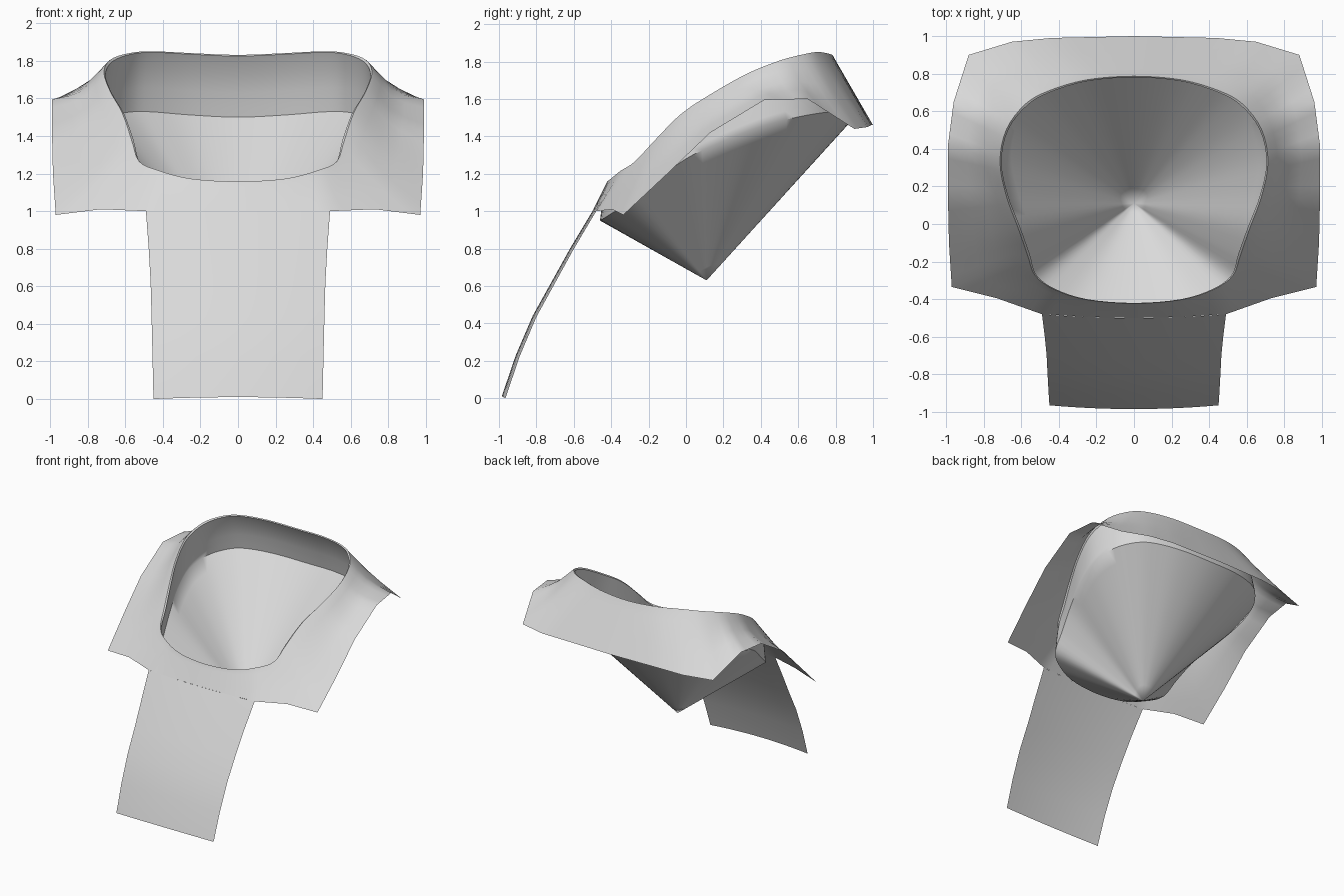
import bpy, bmesh, math
from mathutils import Vector

cube = bpy.data.objects.get("Cube")
if cube:
    bpy.data.objects.remove(cube)

grey = bpy.data.materials.new("light_grey")
grey.use_nodes = True
GREY = (0.7, 0.7, 0.7, 1)
grey.diffuse_color = GREY
grey.node_tree.nodes["Principled BSDF"].inputs["Base Color"].default_value = GREY

# Half outlines from front centre to back centre, on the +x side
rim_half = [(0, -.42, 1.16), (.25, -.40, 1.175), (.42, -.345, 1.22), (.52, -.27, 1.27),
            (.555, -.16, 1.39), (.605, -.02, 1.53), (.67, .15, 1.64), (.705, .33, 1.74),
            (.67, .50, 1.81), (.57, .63, 1.85), (.45, .70, 1.86), (.25, .76, 1.85), (0, .78, 1.84)]
edge_half = [(0, -.50, 1), (.25, -.495, 1), (.49, -.48, 1), (.73, -.395, 1.01),
             (.97, -.335, .98), (.985, -.1, 1.2), (.99, .13, 1.42), (.99, .42, 1.595),
             (.96, .65, 1.6), (.88, .90, 1.44), (.65, .97, 1.45), (.44, .99, 1.46), (0, 1, 1.46)]
STEPS = 4


def loop(half):
    pts = [Vector(p) for p in half]
    return pts + [Vector((-p.x, p.y, p.z)) for p in reversed(pts[1:-1])]


def refine(pts, smooth):
    """Subdivide a closed loop along straight or Catmull-Rom segments."""
    out, n = [], len(pts)
    for i in range(n):
        a, b, c, d = (pts[(i + k) % n] for k in (-1, 0, 1, 2))
        for s in range(STEPS):
            t = s / STEPS
            if smooth:
                out.append(0.5 * (2 * b + (c - a) * t + (2 * a - 5 * b + 4 * c - d) * t * t
                                  + (3 * b - a - 3 * c + d) * t ** 3))
            else:
                out.append(b.lerp(c, t))
    return out


def surface(name, rows, closed, apex=None):
    """Skin a list of point rows, optionally closing to an apex."""
    bm = bmesh.new()
    grid = [[bm.verts.new(p) for p in row] for row in rows]
    n = len(rows[0])
    span = n if closed else n - 1
    for r, q in zip(grid, grid[1:]):
        for i in range(span):
            j = (i + 1) % n
            bm.faces.new((r[i], q[i], q[j], r[j]))
    if apex:
        tip = bm.verts.new(apex)
        for i in range(n):
            bm.faces.new((grid[-1][i], tip, grid[-1][(i + 1) % n]))
    mesh = bpy.data.meshes.new(name)
    bm.to_mesh(mesh)
    bm.free()
    mesh.materials.append(grey)
    ob = bpy.data.objects.new(name, mesh)
    bpy.context.collection.objects.link(ob)
    bpy.ops.object.select_all(action='DESELECT')
    ob.select_set(True)
    bpy.context.view_layer.objects.active = ob
    bpy.ops.object.shade_smooth_by_angle(angle=math.radians(50))
    return ob


rim = refine(loop(rim_half), True)
edge = refine(loop(edge_half), False)

# Collar: rolled lip around the opening, flaring out to the hem
def collar_row(t, lift, sag):
    row = []
    for a, b in zip(rim, edge):
        p = a.lerp(b, t)
        side = max(0, abs(p.x) - .45) * max(0, 1 - abs(p.y - .25))
        p.z += lift - sag * side
        row.append(p)
    return row

rows = [collar_row(*v) for v in ((0, -.015, 0), (.03, .003, 0), (.08, 0, 0), (.2, 0, .06),
                                 (.4, 0, .12), (.65, 0, .08), (1, 0, 0))]
surface("collar", [list(reversed(r)) for r in rows], True)

# Bowl: short wall under the rim, then a cone down to its low point
def bowl_row(f):
    row = []
    for p in rim:
        s = (p.y + .42) / 1.2
        full = Vector((.03 * p.x, .12 * s - .04 * (1 - s), -.21 - .13 * s))
        row.append(p + Vector((full.x * f ** .6, full.y * f ** .6, full.z * f - .015 * (1 - f))))
    return row

tip = Vector((0, .11, .63))
base = bowl_row(1)
cone = [[p.lerp(tip, t) for p in base] for t in (.1, .3, .5, .7, .9)]
surface("bowl", [bowl_row(f) for f in (0, .3, .6, .85, 1)] + cone, True, tip)

# Front panel: gently curved strip hanging from the collar
profile = [(-.50, 1.0, .49), (-.62, .8, .475), (-.72, .62, .465), (-.82, .44, .46),
           (-.91, .23, .455), (-.985, .01, .45)]
panel = []
for y, z, w in profile:
    us = [i / 6 - 1 for i in range(13)]
    panel.append([Vector((w * u, y + .02 * u * u, z - .01 * (1 - z) * u * u)) for u in us])
surface("front_panel", panel, False)
